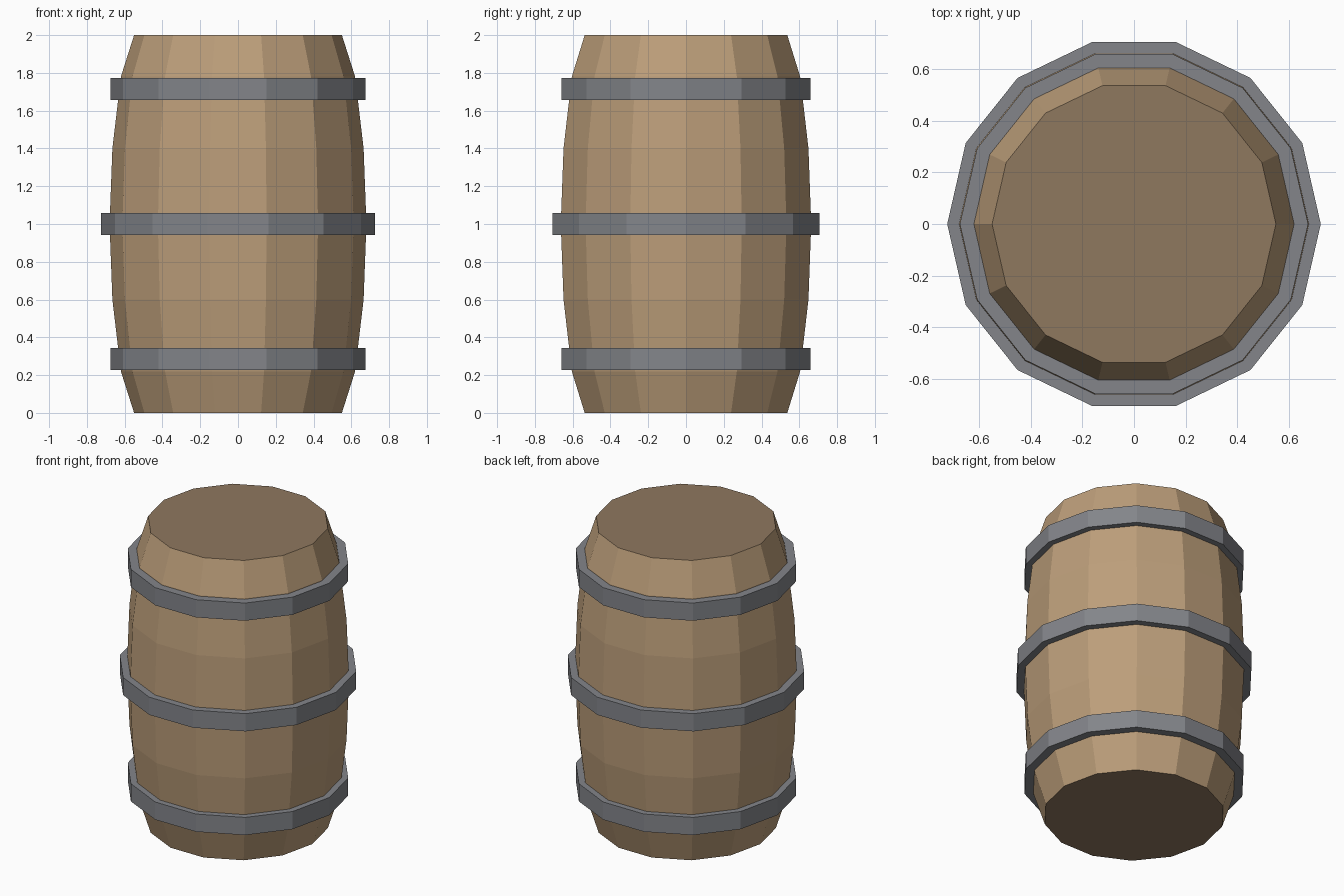
import bpy, bmesh, math

if "Cube" in bpy.data.objects:
    bpy.data.objects.remove(bpy.data.objects["Cube"])

SIDES = 14


def material(name, srgb):
    m = bpy.data.materials.new(name)
    lin = [((c / 255 + 0.055) / 1.055) ** 2.4 for c in srgb]
    m.diffuse_color = (*lin, 1)
    m.use_nodes = True
    m.node_tree.nodes["Principled BSDF"].inputs["Base Color"].default_value = m.diffuse_color
    return m


wood = material("stave wood", (188, 158, 122))
lid_wood = material("lid wood", (143, 120, 95))
iron = material("hoop iron", (131, 133, 138))


def lathe(name, profile, mats, closed=False):
    """Spin (radius, z) points round the z axis; open profiles get flat end caps."""
    bm = bmesh.new()
    rings = []
    for r, z in profile:
        rings.append([bm.verts.new((r * math.cos(2 * math.pi * i / SIDES),
                                    r * math.sin(2 * math.pi * i / SIDES), z))
                      for i in range(SIDES)])
    pairs = list(zip(rings, rings[1:]))
    if closed:
        pairs.append((rings[-1], rings[0]))
    for a, b in pairs:
        for i in range(SIDES):
            j = (i + 1) % SIDES
            bm.faces.new((a[i], a[j], b[j], b[i]))
    if not closed:
        for ring in (rings[0][::-1], rings[-1]):
            bm.faces.new(ring).material_index = 1
    bmesh.ops.recalc_face_normals(bm, faces=bm.faces)
    mesh = bpy.data.meshes.new(name)
    bm.to_mesh(mesh)
    bm.free()
    for m in mats:
        mesh.materials.append(m)
    obj = bpy.data.objects.new(name, mesh)
    bpy.context.collection.objects.link(obj)
    return obj


# Bulging body with darker flat lids, mirrored about mid height
half = [(0.55, 0.0), (0.62, 0.22), (0.665, 0.6)]
body = half + [(0.68, 1.0)] + [(r, 2 - z) for r, z in reversed(half)]
lathe("barrel_body", body, [wood, lid_wood])

# Three iron hoops: centre height, inner and outer radius
for name, z, inner, outer in (("lower_hoop", 0.285, 0.618, 0.675),
                              ("middle_hoop", 1.0, 0.675, 0.724),
                              ("upper_hoop", 1.715, 0.618, 0.675)):
    h = 0.059
    lathe(name, [(inner, z - h), (outer, z - h), (outer, z + h), (inner, z + h)],
          [iron], closed=True)
